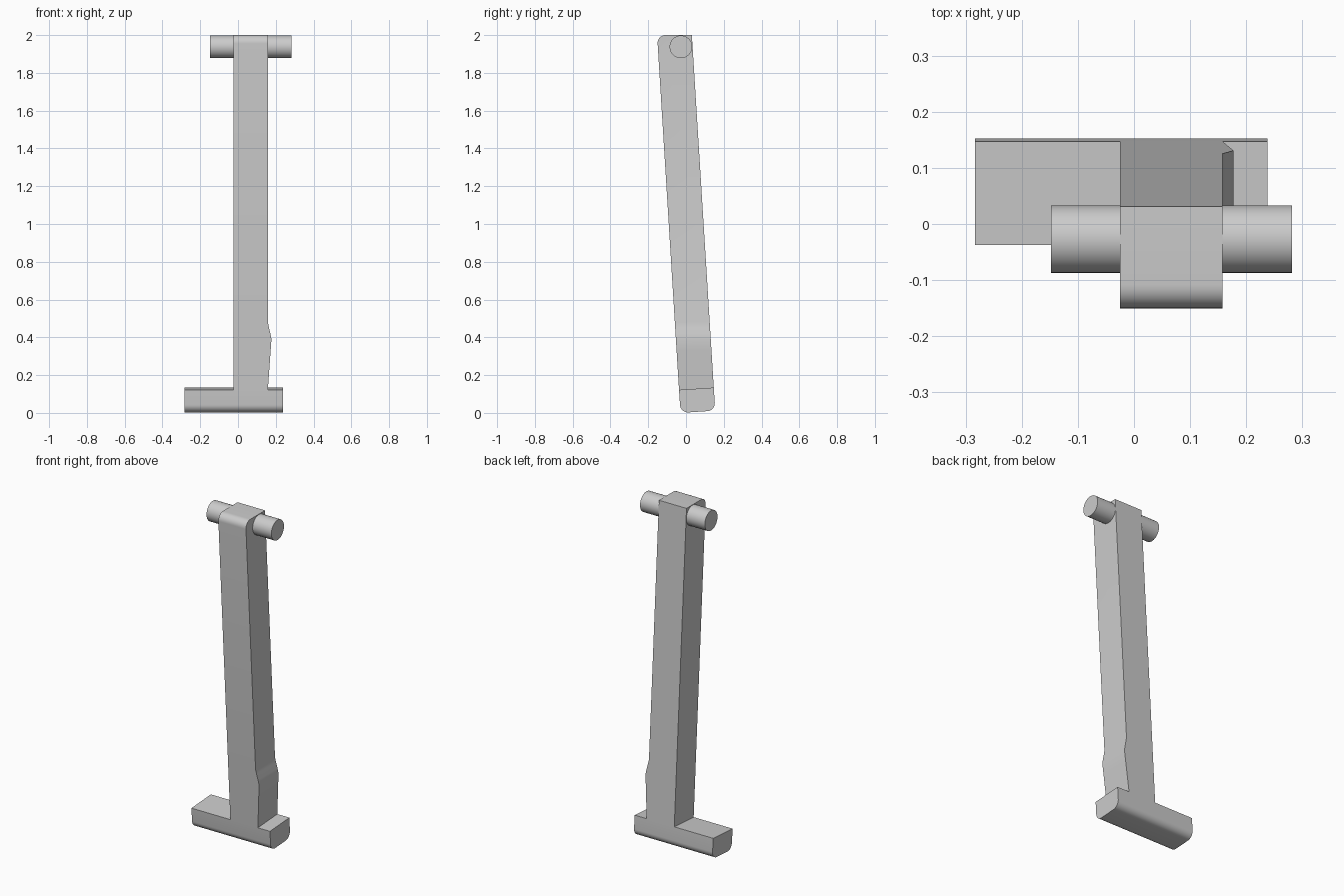
import bpy
import bmesh
import math
from mathutils import Vector, Matrix

cube = bpy.data.objects.get("Cube")
if cube:
    bpy.data.objects.remove(cube, do_unlink=True)

grey = bpy.data.materials.new("Plain grey")
grey.use_nodes = True
COLOUR = (0.6, 0.6, 0.6, 1)
grey.diffuse_color = COLOUR
grey.node_tree.nodes["Principled BSDF"].inputs["Base Color"].default_value = COLOUR


def finish(bm, name):
    """Turn a bmesh into a shaded object with the grey material."""
    bmesh.ops.recalc_face_normals(bm, faces=bm.faces)
    mesh = bpy.data.meshes.new(name)
    bm.to_mesh(mesh)
    bm.free()
    mesh.materials.append(grey)
    obj = bpy.data.objects.new(name, mesh)
    bpy.context.collection.objects.link(obj)
    bpy.ops.object.select_all(action="DESELECT")
    obj.select_set(True)
    bpy.context.view_layer.objects.active = obj
    bpy.ops.object.shade_smooth_by_angle(angle=math.radians(30))
    return obj


def prism(profile, x0, x1, rounded, radius):
    """Extrude a (y, z) profile along x and round the chosen corners."""
    bm = bmesh.new()
    rings = [[bm.verts.new((x, y, z)) for y, z in profile] for x in (x0, x1)]
    bm.faces.new(rings[0])
    bm.faces.new(rings[1])
    count = len(profile)
    for i in range(count):
        j = (i + 1) % count
        bm.faces.new((rings[0][i], rings[0][j], rings[1][j], rings[1][i]))
    edges = [bm.edges.get((rings[0][i], rings[1][i])) for i in rounded]
    bmesh.ops.bevel(bm, geom=edges, offset=radius, segments=8,
                    profile=0.5, affect="EDGES")
    return bm


ARM_RIGHT, ARM_LEFT = -0.025, 0.158
FOOT_FRONT, FOOT_BACK = (-0.037, 0.122), (0.147, 0.134)

# Foot: wide bar with a rounded underside
foot = prism([FOOT_FRONT, FOOT_BACK, (0.155, 0.012), (-0.029, 0.0)],
             -0.283, 0.238, (2, 3), 0.042)
finish(foot, "foot")

# Arm: leaning bar with a rounded top front edge
arm = prism([FOOT_FRONT, FOOT_BACK, (0.031, 2.0), (-0.153, 2.0)],
            ARM_RIGHT, ARM_LEFT, (3,), 0.045)

# Shallow swelling low on the arm's left face
SWELLING = {0.48: 0.0, 0.455: 0.005, 0.42: 0.009, 0.39: 0.007, 0.33: 0.0}
for height, push in SWELLING.items():
    cut = bmesh.ops.bisect_plane(
        arm, geom=arm.verts[:] + arm.edges[:] + arm.faces[:],
        plane_co=Vector((0, 0, height)), plane_no=Vector((0, 0, 1)))
    for v in cut["geom_cut"]:
        if isinstance(v, bmesh.types.BMVert) and v.co.x > 0:
            v.co.x += push
finish(arm, "arm")

# Cross pin through the top of the arm
pin = bmesh.new()
PIN_RIGHT, PIN_LEFT = -0.148, 0.282
place = (Matrix.Translation(((PIN_RIGHT + PIN_LEFT) / 2, -0.027, 1.938))
         @ Matrix.Rotation(math.pi / 2, 4, "Y"))
bmesh.ops.create_cone(pin, cap_ends=True, segments=48, radius1=0.06,
                      radius2=0.06, depth=PIN_LEFT - PIN_RIGHT, matrix=place)
finish(pin, "cross_pin")
